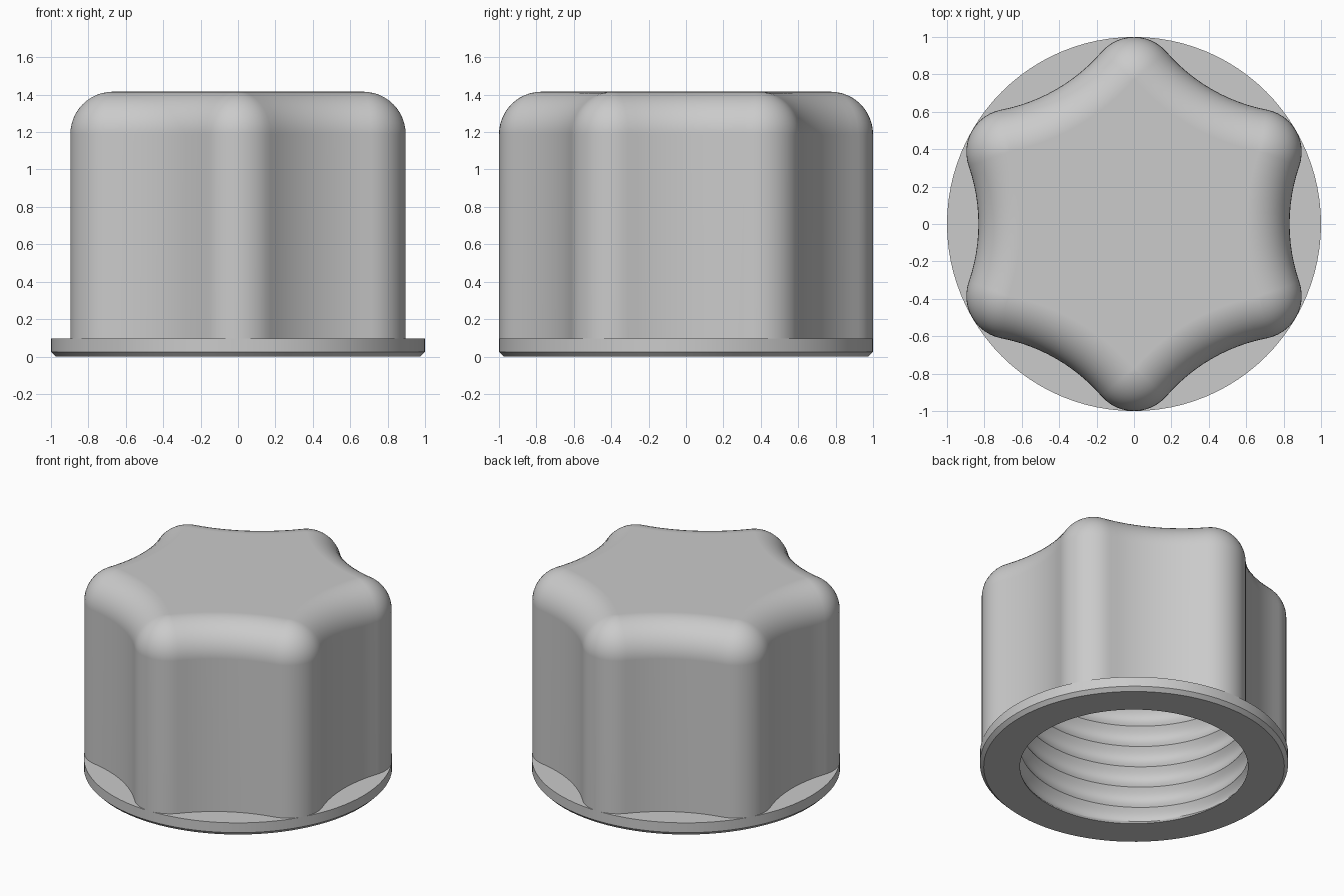
import bpy, bmesh, math
from math import sin, cos, pi, radians

cube = bpy.data.objects.get("Cube")
if cube:
    bpy.data.objects.remove(cube, do_unlink=True)

GREY = (0.595, 0.595, 0.595, 1)
mat = bpy.data.materials.new("plain grey")
mat.use_nodes = True
mat.diffuse_color = GREY
mat.node_tree.nodes["Principled BSDF"].inputs["Base Color"].default_value = GREY


def loft(name, rings, cap_end=False, wrap=True):
    """Skin a list of rings into one smooth object, flat areas kept flat."""
    bm = bmesh.new()
    loops = [[bm.verts.new(p) for p in ring] for ring in rings]
    for low, high in zip(loops, loops[1:]):
        n = len(low)
        for i in range(n if wrap else n - 1):
            j = (i + 1) % n
            bm.faces.new((low[i], low[j], high[j], high[i]))
    if cap_end:
        bm.faces.new(loops[-1])
    bmesh.ops.remove_doubles(bm, verts=bm.verts, dist=0.00001)
    mesh = bpy.data.meshes.new(name)
    bm.to_mesh(mesh)
    bm.free()
    obj = bpy.data.objects.new(name, mesh)
    bpy.context.collection.objects.link(obj)
    mesh.materials.append(mat)
    bpy.ops.object.select_all(action="DESELECT")
    obj.select_set(True)
    bpy.context.view_layer.objects.active = obj
    bpy.ops.object.shade_smooth_by_angle(angle=radians(30))
    normals = obj.modifiers.new("flat top normals", "WEIGHTED_NORMAL")
    normals.keep_sharp = True
    return obj


def circle(radius, z, n=96):
    return [(radius * cos(2 * pi * i / n), radius * sin(2 * pi * i / n), z) for i in range(n)]


# Grip outline: six round lobes joined tangentially by wide hollow arcs
TIP, VALLEY = 0.23, 0.832
tip_x, tip_y = (1 - TIP) * cos(pi / 6), (1 - TIP) * sin(pi / 6)
gap = VALLEY - tip_x
HOLLOW = (gap ** 2 + tip_y ** 2 - TIP ** 2) / (2 * (TIP - gap))
swing = math.asin(tip_y / (HOLLOW + TIP))


def grip_ring(inset, z, steps=12):
    points = []
    for k in range(6):
        turn = k * pi / 3
        sector = []
        for i in range(steps):
            a = pi + swing - 2 * swing * i / steps
            r = HOLLOW + inset
            sector.append((VALLEY + HOLLOW + r * cos(a), r * sin(a)))
        half = swing + pi / 6
        for i in range(steps):
            a = pi / 6 - half + 2 * half * i / steps
            r = TIP - inset
            sector.append((tip_x + r * cos(a), tip_y + r * sin(a)))
        points += [(x * cos(turn) - y * sin(turn), x * sin(turn) + y * cos(turn), z)
                   for x, y in sector]
    return points


# Grip body with a rounded top edge
FLANGE_TOP, TOP, ROUND = 0.095, 1.416, 0.228
rings = [grip_ring(0, FLANGE_TOP)]
for i in range(13):
    a = pi / 2 * i / 12
    rings.append(grip_ring(ROUND * (1 - cos(a)), TOP - ROUND * (1 - sin(a))))
loft("grip_body", rings, cap_end=True)

# Base flange with a chamfered lower edge
BORE, COLS = 0.74, 96
loft("base_flange", [circle(r, z) for r, z in
                     ((BORE, 0), (0.975, 0), (1, 0.025), (1, FLANGE_TOP), (BORE + 0.05, FLANGE_TOP))])

# Threaded bore: a rounded helical groove with a crisp crest between turns
PITCH, DEPTH, END, STEPS, START = 0.152, 0.03, 1.32, 12, 0.025
bore = []
for row in range(math.ceil((END / PITCH + 1) * STEPS), -STEPS, -1):
    ring = []
    for col in range(COLS + 1):
        a = 2 * pi * col / COLS
        z = min(END, max(0, START + PITCH * (row / STEPS + col / COLS - 1)))
        fade = min(1, z / 0.03, (END - z) / 0.03)
        r = BORE + DEPTH * fade * abs(sin(pi * row / STEPS))
        ring.append((r * cos(a), r * sin(a), z))
    bore.append(ring)
loft("threaded_bore", bore, wrap=False)

# Flat end of the bore
loft("bore_ceiling", [circle(BORE, END)[::-1], circle(BORE / 2, END)[::-1]], cap_end=True)
